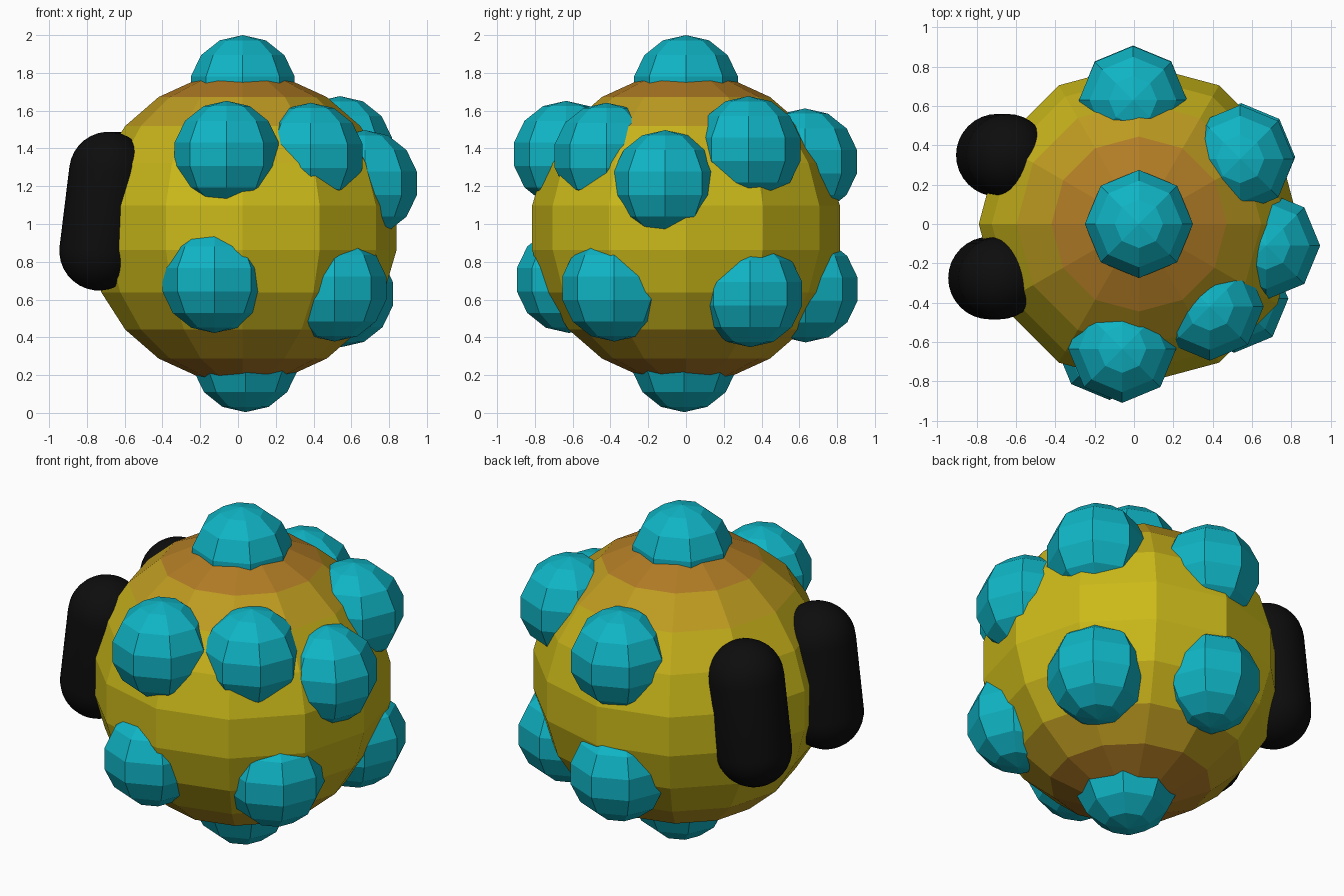
import bpy, bmesh, math
from mathutils import Vector, Matrix

if "Cube" in bpy.data.objects:
    bpy.data.objects.remove(bpy.data.objects["Cube"])


def material(name, rgb):
    m = bpy.data.materials.new(name)
    m.diffuse_color = (*rgb, 1)
    m.use_nodes = True
    m.node_tree.nodes["Principled BSDF"].inputs["Base Color"].default_value = m.diffuse_color
    return m


def finish(name, bm, mats, loc, smooth=False):
    me = bpy.data.meshes.new(name)
    for f in bm.faces:
        f.smooth = smooth
    bm.to_mesh(me)
    bm.free()
    for m in mats:
        me.materials.append(m)
    ob = bpy.data.objects.new(name, me)
    ob.location = loc
    bpy.context.collection.objects.link(ob)
    return ob


def ball(segments, rings, radius):
    bm = bmesh.new()
    bmesh.ops.create_uvsphere(bm, u_segments=segments, v_segments=rings, radius=radius)
    return bm


# Body: faceted yellow ball whose colour shifts to orange at the poles
yellow, orange = Vector((0.60, 0.49, 0.01)), Vector((0.40, 0.13, 0.02))
weights = [0, 0.12, 0.45, 0.8, 1]
shades = [material(f"body_{i}", yellow.lerp(orange, w)) for i, w in enumerate(weights)]
R = 0.823
body = ball(12, 11, R)
for f in body.faces:
    h = abs(f.calc_center_median().z) / R
    f.material_index = sum(h > t for t in (0.5, 0.7, 0.87, 0.965))
finish("body", body, shades, (0.025, 0, 0.98))

# Knobs: half-sunk low-poly balls
teal = material("teal", (0.005, 0.46, 0.56))
knobs = {
    "top": (0.025, 0, 1.718),
    "bottom": (0.04, -0.01, 0.286),
    "front_upper": (-0.06, -0.635, 1.37),
    "front_right_upper": (0.385, -0.42, 1.36),
    "right_upper": (0.672, -0.11, 1.215),
    "back_right_upper": (0.54, 0.33, 1.395),
    "back_upper": (-0.005, 0.63, 1.33),
    "front_lower": (-0.125, -0.62, 0.705),
    "front_right_lower": (0.51, -0.38, 0.66),
    "back_right_lower": (0.545, 0.34, 0.63),
    "back_lower": (-0.005, 0.633, 0.655),
}
for name, loc in knobs.items():
    finish("knob_" + name, ball(8, 7, 0.282), [teal], loc)

# Eyes: two smooth black capsules, leaning outwards at the bottom
black = material("black", (0.004, 0.004, 0.004))
for name, x, y in (("eye_back", -0.67, 0.35), ("eye_front", -0.71, -0.275)):
    bm = ball(32, 16, 0.21)
    ring = [v for v in bm.verts if abs(v.co.z) < 1e-4]
    upper = [f for f in bm.faces if f.calc_center_median().z > 0]
    bmesh.ops.split_edges(bm, edges=[e for e in bm.edges if all(abs(v.co.z) < 1e-4 for v in e.verts)])
    top_verts = {v for f in bm.faces if f.calc_center_median().z > 0 for v in f.verts}
    for v in bm.verts:
        v.co.z += 0.212 if v in top_verts else -0.212
    rims = [e for e in bm.edges if e.is_boundary]
    bmesh.ops.bridge_loops(bm, edges=rims)
    bm.transform(Matrix.Rotation(math.radians(7), 4, 'Y'))
    finish(name, bm, [black], (x, y, 1.068), True)
